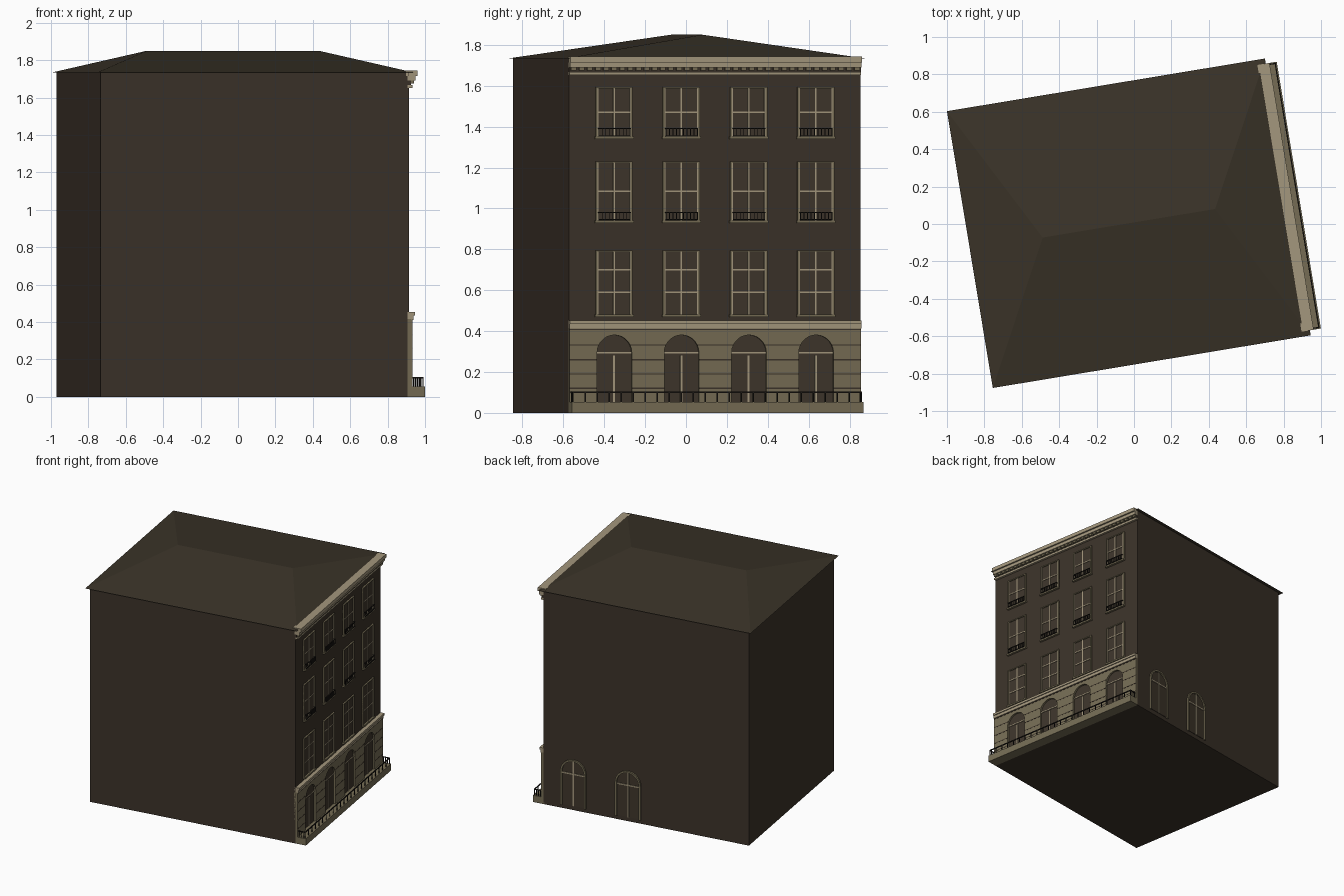
import bpy, bmesh, math
from mathutils import Matrix

if "Cube" in bpy.data.objects:
    bpy.data.objects.remove(bpy.data.objects["Cube"])

HU, HV, WALL_H = 0.836, 0.723, 1.733      # half width, half depth, wall height
BAYS = [-0.5, -0.167, 0.167, 0.5]         # window and door axes on the main facade
PLACE = Matrix.Translation((-0.0275, 0.004, 0)) @ Matrix.Rotation(math.radians(9.4), 4, 'Z')

# Facade frames: x runs along the wall, y points outwards, z is up
MAIN = Matrix(((0, 1, 0, HU), (1, 0, 0, 0), (0, 0, 1, 0), (0, 0, 0, 1)))
BACK = Matrix.Translation((0, HV, 0))
BODY = Matrix.Identity(4)


def material(name, rgb):
    m = bpy.data.materials.new(name)
    m.diffuse_color = (*rgb, 1)
    m.use_nodes = True
    m.node_tree.nodes["Principled BSDF"].inputs["Base Color"].default_value = m.diffuse_color
    return m


BRICK = material("dark brown wall", (0.044, 0.032, 0.022))
ROOF = material("roof brown", (0.042, 0.033, 0.021))
GLASS = material("window brown", (0.048, 0.036, 0.024))
STONE = material("grey stone", (0.180, 0.152, 0.090))
TRIM = material("pale trim", (0.370, 0.310, 0.205))
IRON = material("black iron", (0.012, 0.010, 0.008))


def prism(bm, pts, d0, d1):
    """Outline in (along, height), extruded from depth d0 to d1."""
    a = [bm.verts.new((s, d0, z)) for s, z in pts]
    b = [bm.verts.new((s, d1, z)) for s, z in pts]
    bm.faces.new(a)
    bm.faces.new(b[::-1])
    for i in range(len(pts)):
        j = (i + 1) % len(pts)
        bm.faces.new((a[j], a[i], b[i], b[j]))


def box(bm, s0, s1, z0, z1, d0, d1):
    prism(bm, [(s0, z0), (s1, z0), (s1, z1), (s0, z1)], d0, d1)


def finish(name, bm, mat, frame):
    bm.transform(PLACE @ frame)
    bmesh.ops.recalc_face_normals(bm, faces=bm.faces)
    me = bpy.data.meshes.new(name)
    bm.to_mesh(me)
    bm.free()
    me.materials.append(mat)
    ob = bpy.data.objects.new(name, me)
    bpy.context.collection.objects.link(ob)


def arch(c, r, spring, n=14):
    """Half circle points from left to right."""
    return [(c - r * math.cos(math.pi * i / n), spring + r * math.sin(math.pi * i / n))
            for i in range(n + 1)]


def arch_panel(bm, c, r, z0, spring, d0, d1):
    prism(bm, [(c - r, z0)] + arch(c, r, spring) + [(c + r, z0)], d0, d1)


def arch_frame(bm, c, r, t, z0, spring, d0, d1):
    outer = [(c - r, z0)] + arch(c, r, spring) + [(c + r, z0)]
    inner = [(c - r + t, z0)] + arch(c, r - t, spring) + [(c + r - t, z0)]
    prism(bm, outer + inner[::-1], d0, d1)


# Main block
bm = bmesh.new()
box(bm, -HU, HU, 0, WALL_H, -HV, HV)
finish("walls", bm, BRICK, BODY)

# Hipped roof with a small overhang
bm = bmesh.new()
e = [bm.verts.new((x, y, 1.733)) for x, y in
     ((-0.8615, -0.75), (0.8615, -0.75), (0.8615, 0.75), (-0.8615, 0.75))]
r0, r1 = bm.verts.new((-0.467, 0, 1.85)), bm.verts.new((0.467, 0, 1.85))
for f in (e, (e[0], e[1], r1, r0), (e[1], e[2], r1), (e[2], e[3], r0, r1), (e[3], e[0], r0)):
    bm.faces.new(f)
finish("roof", bm, ROOF, BODY)

# Upper windows: bottom, top, horizontal bar heights
ROWS = [(1.345, 1.595, [1.47]), (0.935, 1.23, [1.085]), (0.475, 0.795, [0.59, 0.70])]
W = 0.0915
surround, sash, panes, balcony = (bmesh.new() for _ in range(4))
for z0, z1, bars in ROWS:
    for c in BAYS:
        box(panes, c - W, c + W, z0, z1, -0.01, 0.003)
        for k in (-1, 1):
            lo, hi = sorted((c + k * W, c + k * (W - 0.009)))
            box(surround, lo, hi, z0, z1, -0.01, 0.012)
            lo, hi = sorted((c + k * (W - 0.009), c + k * (W - 0.014)))
            box(sash, lo, hi, z0, z1, -0.01, 0.008)
        box(surround, c - W, c + W, z1 - 0.008, z1, -0.01, 0.012)
        box(surround, c - W - 0.004, c + W + 0.004, z0 - 0.006, z0 + 0.006, -0.01, 0.018)
        box(sash, c - 0.004, c + 0.004, z0, z1, -0.01, 0.008)
        for z in bars:
            box(sash, c - W + 0.01, c + W - 0.01, z - 0.004, z + 0.004, -0.01, 0.008)
        # Small iron balconies on the two upper rows
        if z0 > 0.9:
            for z in (z0 + 0.008, z0 + 0.043):
                box(balcony, c - W + 0.012, c + W - 0.012, z, z + 0.005, 0.016, 0.022)
            for i in range(10):
                s = c - 0.078 + i * 0.156 / 9
                box(balcony, s - 0.0018, s + 0.0018, z0 + 0.008, z0 + 0.046, 0.017, 0.021)
            for s in (c - 0.079, c + 0.079):
                box(balcony, s - 0.002, s + 0.002, z0 + 0.043, z0 + 0.048, 0, 0.022)
finish("window_surrounds", surround, STONE, MAIN)
finish("window_sashes", sash, TRIM, MAIN)
finish("window_panes", panes, GLASS, MAIN)
finish("window_balconies", balcony, IRON, MAIN)

# Stone ground floor with arched openings
R, SPRING, Z0, Z1, D = 0.086, 0.295, 0.05, 0.415, 0.018
bm = bmesh.new()
edges = [-HV] + [c + k * R for c in BAYS for k in (-1, 1)] + [HV]
for a, b in zip(edges[::2], edges[1::2]):
    box(bm, a, b, Z0, Z1, -0.01, D)
for c in BAYS:
    prism(bm, arch(c, R, SPRING) + [(c + R, Z1), (c - R, Z1)], -0.01, D)
finish("ground_floor_stone", bm, STONE, MAIN)

# Dark joints between the stone courses, interrupted by the openings
bm = bmesh.new()
for z in (0.12, 0.19, 0.26, 0.332, 0.408):
    h = R if z < SPRING else math.sqrt(max(R * R - (z - SPRING) ** 2, 0))
    cuts = [-HV] + [c + k * h for c in BAYS for k in (-1, 1)] + [HV]
    for a, b in zip(cuts[::2], cuts[1::2]):
        box(bm, a, b, z - 0.003, z + 0.003, D - 0.004, D + 0.001)
finish("stone_joints", bm, BRICK, MAIN)

# Doors inside the arches
panel, bars = bmesh.new(), bmesh.new()
for c in BAYS:
    arch_panel(panel, c, R, Z0, SPRING, -0.01, 0.003)
    box(bars, c - R, c + R, SPRING - 0.004, SPRING + 0.004, -0.01, 0.008)
    box(bars, c - 0.005, c + 0.005, Z0, SPRING - 0.015, -0.01, 0.008)
finish("door_panels", panel, GLASS, MAIN)
finish("door_bars", bars, TRIM, MAIN)

# String course above the ground floor
bm = bmesh.new()
box(bm, -HV, HV, 0.412, 0.435, -0.01, 0.024)
box(bm, -HV, HV, 0.435, 0.453, -0.01, 0.032)
finish("string_course", bm, TRIM, MAIN)

# Top cornice with dentils
bm = bmesh.new()
box(bm, -HV, HV, 1.652, 1.668, -0.01, 0.018)
box(bm, -HV, HV, 1.690, 1.715, -0.01, 0.034)
box(bm, -HV, HV, 1.715, 1.744, -0.02, 0.046)
finish("cornice", bm, TRIM, MAIN)
bm = bmesh.new()
n = 36
for i in range(n):
    s = -HV + (i + 0.5) * 2 * HV / n
    box(bm, s - 0.013, s + 0.013, 1.674, 1.690, -0.01, 0.026)
finish("cornice_dentils", bm, STONE, MAIN)
bm = bmesh.new()
box(bm, -HV, HV, 1.668, 1.690, -0.01, 0.010)
finish("cornice_shadow_gap", bm, BRICK, MAIN)

# Plinth and street railing with returns at both ends
bm = bmesh.new()
box(bm, -HV, HV, 0, 0.054, -0.01, 0.085)
finish("plinth", bm, STONE, MAIN)
bm = bmesh.new()
S = HV - 0.008
box(bm, -S, S, 0.098, 0.105, 0.072, 0.079)
for i in range(25):
    s = -S + i * 2 * S / 24
    box(bm, s - 0.003, s + 0.003, 0.054, 0.1, 0.073, 0.078)
for s in (-S, S):
    box(bm, s - 0.003, s + 0.003, 0.098, 0.105, 0.018, 0.079)
    for d in (0.025, 0.041, 0.057):
        box(bm, s - 0.0025, s + 0.0025, 0.054, 0.1, d, d + 0.005)
finish("railing", bm, IRON, MAIN)

# Two arched windows on the rear wall
frame, bars, panel = bmesh.new(), bmesh.new(), bmesh.new()
for c in (0.145, 0.59):
    arch_panel(panel, c, 0.1, 0.035, 0.305, -0.01, 0.003)
    arch_frame(frame, c, 0.104, 0.014, 0.03, 0.305, -0.01, 0.014)
    box(bars, c - 0.095, c + 0.095, 0.288, 0.298, -0.01, 0.008)
    box(bars, c - 0.005, c + 0.005, 0.035, 0.395, -0.01, 0.008)
finish("rear_window_frames", frame, STONE, BACK)
finish("rear_window_bars", bars, TRIM, BACK)
finish("rear_window_panes", panel, GLASS, BACK)
